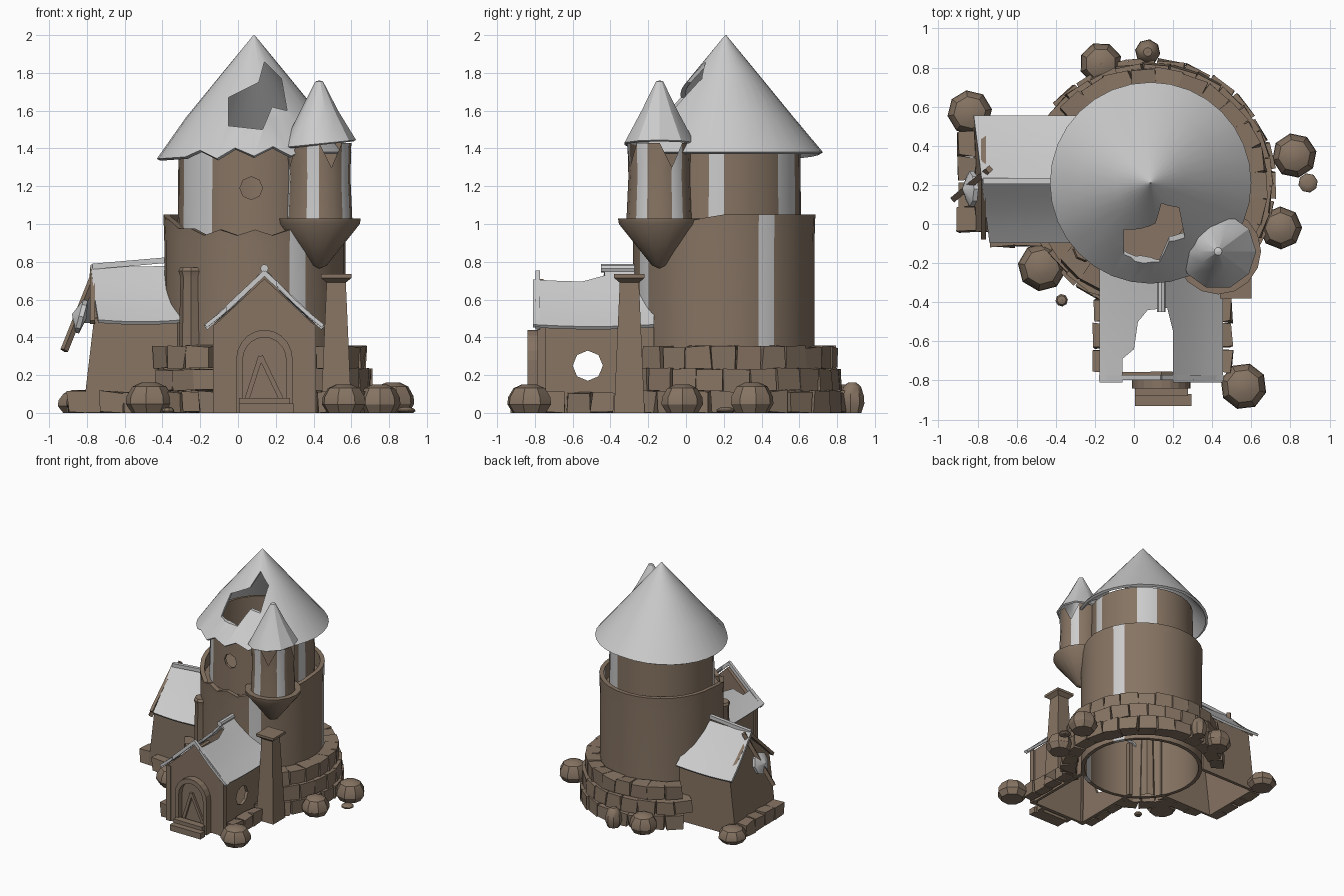
import bpy, bmesh, math, random
from mathutils import Vector, Matrix

if "Cube" in bpy.data.objects:
    bpy.data.objects.remove(bpy.data.objects["Cube"])
random.seed(4)
sin, cos, pi, rad = math.sin, math.cos, math.pi, math.radians


def material(name, col):
    m = bpy.data.materials.new(name)
    m.diffuse_color = (*col, 1)
    m.use_nodes = True
    m.node_tree.nodes["Principled BSDF"].inputs["Base Color"].default_value = m.diffuse_color
    return m


BROWN = material("stone_brown", (0.24, 0.175, 0.125))
GREY = material("plaster_grey", (0.8, 0.8, 0.8))


def use(ob, kind):
    bpy.ops.object.select_all(action='DESELECT')
    ob.select_set(True)
    bpy.context.view_layer.objects.active = ob
    if kind == 'smooth':
        bpy.ops.object.shade_smooth_by_angle(angle=rad(32))
    else:
        bpy.ops.object.modifier_apply(modifier=kind)


def mesh(name, verts, faces, mat=None, solid=0, offset=0, smooth=False):
    me = bpy.data.meshes.new(name)
    me.from_pydata([tuple(v) for v in verts], [], faces)
    bm = bmesh.new()
    bm.from_mesh(me)
    bmesh.ops.recalc_face_normals(bm, faces=bm.faces)
    bm.to_mesh(me)
    bm.free()
    ob = bpy.data.objects.new(name, me)
    bpy.context.collection.objects.link(ob)
    if mat:
        me.materials.append(mat)
    if solid:
        m = ob.modifiers.new("shell", 'SOLIDIFY')
        m.thickness, m.offset = solid, offset
        use(ob, "shell")
    if smooth:
        use(ob, 'smooth')
    return ob


def lathe(name, c, prof, n, mat=None, jag=None, stripe=None, a0=0, solid=0, smooth=True, closed=False):
    verts, faces = [], []
    for k, (r, z) in enumerate(prof):
        for i in range(n):
            a = a0 + 2 * pi * i / n
            dz = jag(k, i, a) if jag else 0
            verts.append((c[0] + r * cos(a), c[1] + r * sin(a), z + dz))
    rows = len(prof)
    for k in range(rows if closed else rows - 1):
        l = (k + 1) % rows
        for i in range(n):
            j = (i + 1) % n
            faces.append((k * n + i, k * n + j, l * n + j, l * n + i))
    ob = mesh(name, verts, faces, mat, solid, -1, smooth)
    if stripe:
        ob.data.materials.append(GREY)
        for p in ob.data.polygons:
            d = p.center - Vector((c[0], c[1], 0))
            deg = math.degrees(math.atan2(d.y, d.x))
            if stripe(deg, p.center.z):
                p.material_index = 1
    return ob


def cut(ob, pts, lo, hi, P):
    """Cut a prism with outline pts, swept from lo to hi, out of ob."""
    n = len(pts)
    verts = [P(u, v, w) for w in (lo, hi) for u, v in pts]
    faces = [tuple(range(n)), tuple(range(n, 2 * n))]
    faces += [(i, (i + 1) % n, n + (i + 1) % n, n + i) for i in range(n)]
    c = mesh("cutter", verts, faces)
    c.hide_render = True
    m = ob.modifiers.new("cut", 'BOOLEAN')
    m.object, m.operation = c, 'DIFFERENCE'
    use(ob, "cut")
    bpy.data.objects.remove(c)


def block(name, c, size, rot=0, mat=BROWN, jit=0.0):
    R = Matrix.Rotation(rot, 3, 'Z')
    verts = []
    for x in (-.5, .5):
        for y in (-.5, .5):
            for z in (-.5, .5):
                j = Vector([random.uniform(-jit, jit) for _ in range(3)])
                v = Vector(c) + R @ (Vector((x * size[0], y * size[1], z * size[2])) + j)
                v.z = max(v.z, 0)
                verts.append(v)
    return mesh(name, verts, [(0, 1, 3, 2), (4, 5, 7, 6), (0, 1, 5, 4), (2, 3, 7, 6), (0, 2, 6, 4), (1, 3, 7, 5)], mat)


def beam(name, p, q, w, mat=BROWN):
    p, q = Vector(p), Vector(q)
    ob = block(name, (0, 0, 0.5), (w, w, 1), 0, mat)
    ob.data.transform(Matrix.Translation((0, 0, -.5)))
    ob.data.transform(Matrix.Diagonal((1, 1, (q - p).length, 1)))
    ob.data.transform(Matrix.Translation((p + q) / 2) @ (q - p).to_track_quat('Z', 'Y').to_matrix().to_4x4())
    return ob


def house(name, P, hw, eave, ridge, v0, v1, splay):
    verts = []
    for v, s in ((v0, splay), (v1, 0)):
        verts += [P(-hw, v, 0), P(hw, v, 0), P(-hw, v + s, eave), P(hw, v + s, eave), P(0, v + s, ridge)]
    return mesh(name, verts, [(0, 2, 4, 3, 1), (0, 5, 7, 2), (1, 3, 8, 6)], BROWN, 0.03)


def gable_roof(name, P, hw, eave, ridge, v0, v1, sag, skew=0):
    verts, faces, nu, nv = [], [], 9, 6
    for j in range(nv):
        s = j / (nv - 1)
        for i in range(nu):
            t = -1 + 2 * i / (nu - 1)
            z = ridge + (eave - ridge) * abs(t) - sag * (sin(pi * abs(t)) + 0.6 * sin(pi * s))
            verts.append(P(hw * t, v0 + (v1 - v0) * s - skew * t * (1 - s), z))
    for j in range(nv - 1):
        faces += [(j * nu + i, j * nu + i + 1, j * nu + nu + i + 1, j * nu + nu + i) for i in range(nu - 1)]
    return mesh(name, verts, faces, None, 0.02, 0, True)


XZ = lambda u, v, w: (u, w, v)
XY = lambda u, v, w: (u, v, w)
YZ = lambda u, v, w: (w, u, v)
TC = (0.09, 0.2)
front = lambda a: max(0, -sin(a))

# main tower: lower wall with broken rim, ledge, upper wall
tower = lathe("main_tower", TC, [(.48, 0), (.48, .9), (.485, 1.05), (.45, 1.05), (.45, .925), (.41, .925), (.405, 1.42),
                                 (.385, 1.42), (.385, .9), (.45, .88), (.45, 0)], 32, BROWN,
              lambda k, i, a: -(0.08 + 0.03 * (i % 2)) * min(1, 1.5 * max(0, -sin(a) - .1)) if k in (2, 3) else 0,
              lambda d, z: (z < 1.0 and (24 < d < 34 or -70 < d < -56)) or
              (z > 1.1 and (-162 < d < -122 or -14 < d < 0 or 50 < d < 72)), closed=True)
circle = lambda x, z, r: [(x + r * cos(pi * k / 4), z + r * sin(pi * k / 4)) for k in range(8)]
cut(tower, circle(.07, 1.19, .06), -.5, .1, XZ)
lathe("tower_floor", TC, [(.40, .97), (.001, .97)], 32, BROWN)

# main roof: closed shell with ragged front eave and a hole
roof = lathe("main_roof", (.085, .21), [(.515, 1.38), (.36, 1.565), (.18, 1.785), (.003, 2.0),
                                        (.003, 1.97), (.17, 1.768), (.345, 1.552), (.497, 1.37)], 32, None,
             lambda k, i, a: (-.035 * max(0, -cos(a)) + (.05 * (i % 2) - .02) * (front(a) > .75)) if k in (0, 7) else 0,
             closed=True)
cut(roof, [(-.05, 1.52), (-.05, 1.67), (.11, 1.75), (.14, 1.86), (.23, 1.77), (.26, 1.60), (.18, 1.62), (.13, 1.50)],
    -.6, .17, XZ)

# corner turret
UC = (.43, -.14)
lathe("turret_body", UC, [(.001, .765), (.04, .78), (.215, 1.0), (.22, 1.03), (.175, 1.03), (.165, 1.25), (.17, 1.43)], 16, BROWN,
      lambda k, i, a: -.13 * (i % 4 == 1) if k == 6 else 0,
      lambda d, z: z > 1.1 and int((d + 180) / 22.5) % 3 == 0)
lathe("turret_roof", UC, [(.195, 1.425), (.10, 1.60), (.02, 1.755), (.001, 1.76)], 10, None,
      lambda k, i, a: .02 * cos(a) if k == 0 else 0, solid=.015)

# chimney beside the porch, and half column left of it
lathe("chimney", (.52, -.3), [(.115, 0), (.072, .69), (.115, .715), (.115, .735), (.001, .735)], 4, BROWN, a0=pi / 4, smooth=False)
lathe("half_column", (-.25, -.13), [(.07, 0), (.055, .72), (.065, .75), (.055, .77), (.001, .77)], 8, BROWN)

# front porch, its windows in both side walls
PP = lambda u, v, z: (.14 + u, v, z)
porch = house("porch_walls", PP, .25, .47, .71, -.77, -.17, 0)
cut(porch, circle(-.52, .25, .08), -.3, .5, YZ)
proof = gable_roof("porch_roof", PP, .31, .46, .76, -.81, -.17, .018)
cut(proof, [(-.06, -.9), (-.06, -.69), (.0, -.64), (.02, -.5), (.07, -.44), (.17, -.43), (.2, -.55), (.2, -.9)], .3, 1, XY)
lathe("porch_ridge", (0, 0), [(.001, 0), (.022, 0), (.022, .25), (.001, .25)], 8).data.transform(
    Matrix.Translation((.14, -.2, .765)) @ Matrix.Rotation(pi / 2, 4, 'X'))
for s in (-1, 1):
    beam("porch_bargeboard", (.14 - .005 * s, -.785, .745), (.14 + .31 * s, -.785, .45), .026, None)
    block("porch_corner_post", (.14 + .25 * s, -.765, .235), (.045, .045, .47))
    beam("door_plank", (.14 + .1 * s, -.795, .05), (.12, -.795, .3), .025)

# door frame, door and steps
arch = []
for w, h in ((.15, .16), (.115, .12)):
    arch += [(.14 + w, -.81, 0)] + [(.14 + w * cos(pi * k / 10), -.81, .28 + h * sin(pi * k / 10)) for k in range(11)]
    arch += [(.14 - w, -.81, 0)]
mesh("door_frame", arch, [(i, i + 1, i + 14, i + 13) for i in range(12)], BROWN, .06)
mesh("door_panel", [Vector(v) + Vector((0, .025, 0)) for v in arch[13:]], [tuple(range(13))], BROWN, .01)
block("lower_step", (.15, -.9, .025), (.29, .06, .05))
block("upper_step", (.14, -.85, .04), (.27, .06, .08))

# left wing
WP = lambda u, v, z: (v, .23 + u, z)
house("wing_walls", WP, .26, .50, .73, -.81, -.29, .06)
gable_roof("wing_roof", WP, .32, .485, .775, -.78, -.29, .018, .04)
beam("wing_ridge", (-.77, .22, .775), (-.36, .22, .81), .03, None)
for s in (-1, 1):
    beam("wing_bargeboard", (-.77, .23, .76), (-.77, .23 + .3 * s, .48), .025)
beam("fallen_board", (-.74, .28, .78), (-.92, .13, .33), .03)
lathe("wing_ornament", (0, 0), [(.001, -.03), (.09, -.012), (.09, .012), (.001, .05)], 8).data.transform(
    Matrix.Translation((-.83, .18, .51)) @ Matrix.Rotation(-rad(75), 4, 'Y'))

# ring of foundation stones round the tower
for row, R in enumerate((.585, .565, .54)):
    n = 27
    for i in range(n):
        a = 2 * pi * (i + .5 * (row % 2)) / n
        x, y = .08 + R * cos(a), .2 + R * sin(a)
        if (x < -.3 and -.08 < y < .54) or (-.14 < x < .42 and y < -.15):
            continue
        block("ring_stone", (x, y, .057 + .118 * row), (.11, .135, .114), a, BROWN, .009)

# stones along the wing and porch
for i in range(4):
    block("wing_end_stone", (-.855, .02 + .13 * i, .055), (.09, .12, .11), 0, BROWN, .01)
    for x in (-.165, .46):
        block("porch_side_stone", (x, -.7 + .13 * i, .055), (.08, .12, .11), 0, BROWN, .01)
for i in range(3):
    block("wing_front_stone", (-.67 + .13 * i, -.075, .055), (.12, .08, .11), 0, BROWN, .01)

# loose boulders
for x, y, r, h in ((-.17, .82, .11, .15), (.07, .88, .065, .16), (-.84, .57, .115, .12), (.82, .35, .115, .16),
                   (.89, .21, .05, .03), (.75, -.02, .11, .15), (-.47, -.22, .125, .16),
                   (-.37, -.39, .032, .03), (.56, -.83, .12, .15)):
    lathe("boulder", (x, y), [(.001, 0), (.75 * r, 0), (r, .3 * h), (.97 * r, .55 * h), (.72 * r, .87 * h), (.35 * r, h), (.001, h)],
          8, BROWN, a0=random.random())
